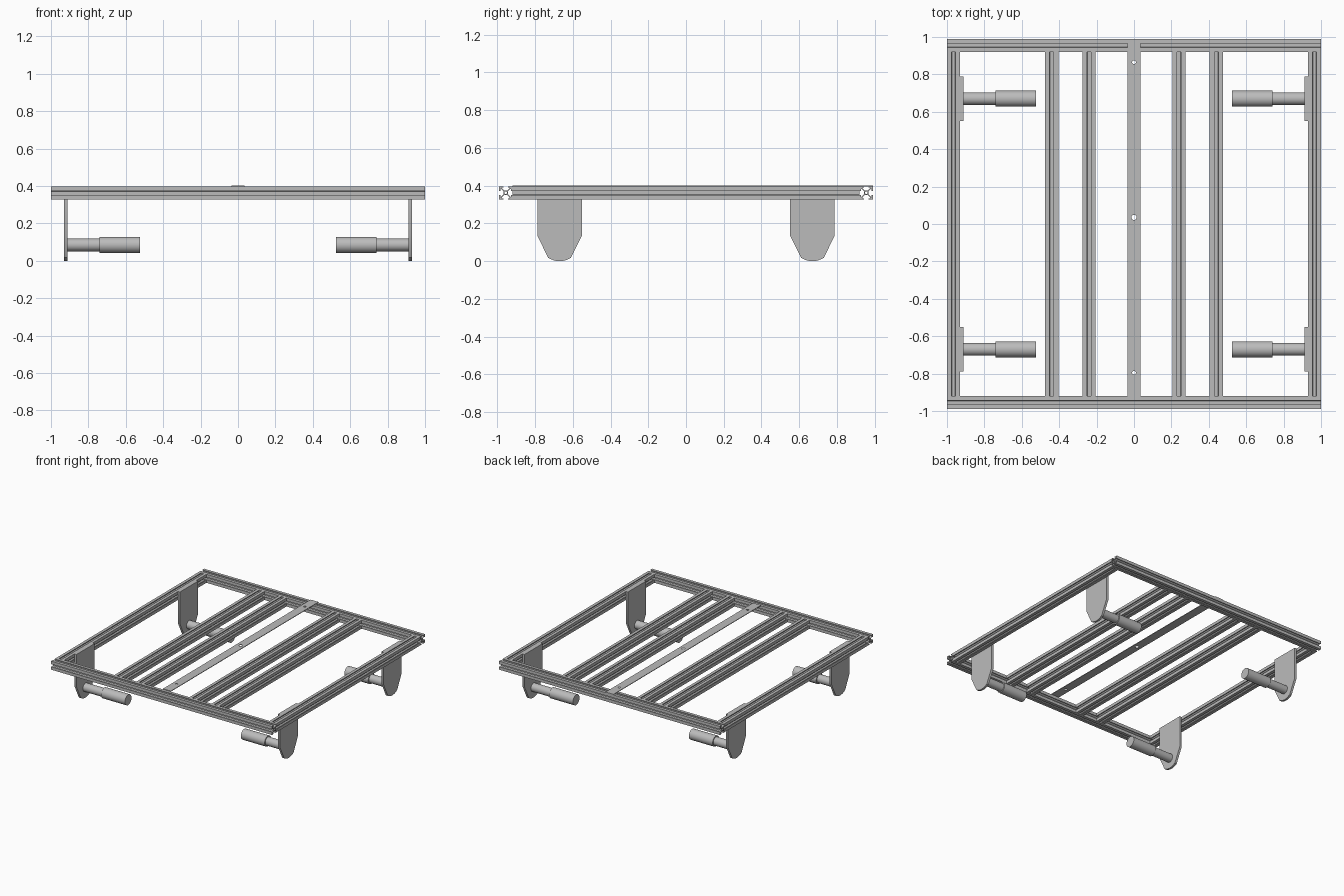
import bpy, bmesh, math
from mathutils import Matrix, Vector

if "Cube" in bpy.data.objects:
    bpy.data.objects.remove(bpy.data.objects["Cube"], do_unlink=True)

H = 0.035               # half the beam width
BEAM_Z = 0.362          # beam centre height
TOP = BEAM_Z + H
HALF_Y = 0.99

grey = bpy.data.materials.new("aluminium_grey")
grey.use_nodes = True
colour = (0.5, 0.5, 0.5, 1)
grey.diffuse_color = colour
grey.node_tree.nodes["Principled BSDF"].inputs["Base Color"].default_value = colour

# Axis orders: extrude along x, y or z
X, Y, Z = Vector((1, 0, 0)), Vector((0, 1, 0)), Vector((0, 0, 1))
ALONG = {"x": (Y, Z, X), "y": (Z, X, Y), "z": (X, Y, Z)}


def finish(name, mesh):
    obj = bpy.data.objects.new(name, mesh)
    bpy.context.collection.objects.link(obj)
    mesh.materials.clear()
    mesh.materials.append(grey)
    bpy.ops.object.select_all(action="DESELECT")
    obj.select_set(True)
    bpy.context.view_layer.objects.active = obj
    bpy.ops.object.shade_smooth_by_angle(angle=math.radians(30))
    return obj


def extrude(name, loops, length, axis, centre):
    """Extrude a filled outline (extra loops are holes) along an axis."""
    curve = bpy.data.curves.new(name + "_outline", "CURVE")
    curve.dimensions = "2D"
    curve.fill_mode = "BOTH"
    curve.extrude = length / 2
    for loop in loops:
        spline = curve.splines.new("POLY")
        spline.points.add(len(loop) - 1)
        for point, (u, v) in zip(spline.points, loop):
            point.co = (u, v, 0, 1)
        spline.use_cyclic_u = True
    helper = bpy.data.objects.new(name + "_outline", curve)
    bpy.context.collection.objects.link(helper)
    graph = bpy.context.evaluated_depsgraph_get()
    mesh = bpy.data.meshes.new_from_object(helper.evaluated_get(graph))
    bpy.data.objects.remove(helper, do_unlink=True)
    turn = Matrix(ALONG[axis]).transposed().to_4x4()
    mesh.transform(Matrix.Translation(centre) @ turn)
    bm = bmesh.new()
    bm.from_mesh(mesh)
    bmesh.ops.remove_doubles(bm, verts=bm.verts, dist=1e-5)
    bmesh.ops.recalc_face_normals(bm, faces=bm.faces)
    bm.to_mesh(mesh)
    bm.free()
    return finish(name, mesh)


def circle(radius, u=0, v=0, count=16):
    steps = [math.tau * i / count for i in range(count)]
    return [(u + radius * math.cos(a), v + radius * math.sin(a)) for a in steps]


def cylinder(name, radius, x0, x1, y, z):
    return extrude(name, [circle(radius, y, z, 40)], abs(x1 - x0), "x",
                   ((x0 + x1) / 2, 0, 0))


# Slotted beam section: one side, turned four times, with a centre bore
half_slot = [(1, -1), (1, -.31), (.82, -.31), (.82, -.6), (.7, -.6), (.36, -.26)]
side = half_slot + [(u, -v) for u, v in reversed(half_slot[1:])]
outline = []
for turn in range(4):
    for u, v in side:
        for _ in range(turn):
            u, v = -v, u
        outline.append((u * H, v * H))
section = [outline, circle(0.2 * H)]

# Frame: cross beams at front and back, long beams between them
for name, y in (("front_beam", H - HALF_Y), ("back_beam", HALF_Y - H)):
    extrude(name, section, 2, "x", (0, y, BEAM_Z))

long_length = 2 * (HALF_Y - 2 * H)
for sign, hand in ((1, "left"), (-1, "right")):
    for part, x in (("side_beam", 1 - H), ("outer_slat", 0.44), ("inner_slat", 0.24)):
        extrude(f"{hand}_{part}", section, long_length, "y", (sign * x, 0, BEAM_Z))

# Centre strip with three holes, lying on top
y0, y1 = 2 * H - HALF_Y, HALF_Y
mid = (y0 + y1) / 2
strip = [(-0.036, y0), (0.036, y0), (0.036, y1), (-0.036, y1)]
holes = [circle(r, 0, mid + d) for r, d in ((0.01, -0.83), (0.014, 0), (0.01, 0.83))]
extrude("centre_strip", [strip] + holes, 0.005, "z", (0, 0, TOP + 0.0025))

# Leg plate outline: straight, tapered, rounded foot
foot = [(0.06 * t, 0.018 * t * t) for t in [i / 5 for i in range(-5, 6)]]
leg = [(-0.118, TOP), (-0.118, 0.135)] + foot + [(0.118, 0.135), (0.118, TOP)]

# Legs with their stub axles and rollers
for sx, hand in ((1, "left"), (-1, "right")):
    for y, end in ((-0.67, "front"), (0.67, "back")):
        tag = f"{end}_{hand}"
        extrude(tag + "_leg", [leg], 0.018, "x", (sx * 0.921, y, 0))
        cylinder(tag + "_axle", 0.034, sx * 0.914, sx * 0.735, y, 0.085)
        cylinder(tag + "_roller", 0.043, sx * 0.74, sx * 0.525, y, 0.085)
